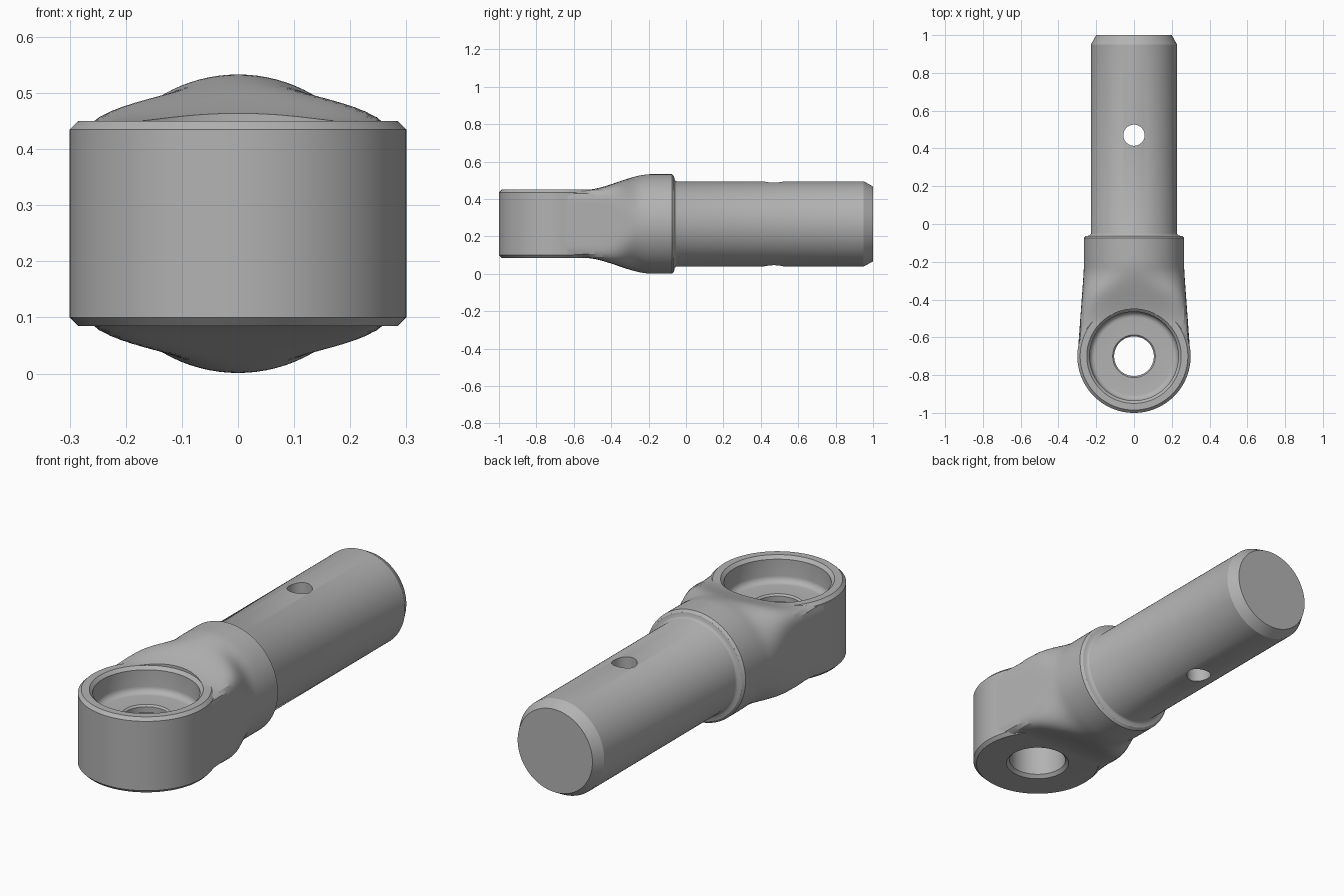
import bpy, bmesh, math
from mathutils import Vector

if "Cube" in bpy.data.objects:
    bpy.data.objects.remove(bpy.data.objects["Cube"], do_unlink=True)

MID = 0.267       # height of the shaft axis
EYE_Y = -0.7      # centre of the eye
SEGS = 96

steel = bpy.data.materials.new("steel_grey")
steel.use_nodes = True
grey = (0.45, 0.45, 0.45, 1)
steel.diffuse_color = grey
steel.node_tree.nodes["Principled BSDF"].inputs["Base Color"].default_value = grey


def skin(name, rings):
    """Join closed rings of points into a capped solid."""
    bm = bmesh.new()
    loops = [[bm.verts.new(p) for p in ring] for ring in rings]
    for a, b in zip(loops, loops[1:]):
        for i in range(SEGS):
            j = (i + 1) % SEGS
            bm.faces.new((a[i], a[j], b[j], b[i]))
    bm.faces.new(loops[0])
    bm.faces.new(loops[-1])
    bmesh.ops.recalc_face_normals(bm, faces=bm.faces)
    mesh = bpy.data.meshes.new(name)
    bm.to_mesh(mesh)
    bm.free()
    mesh.materials.append(steel)
    obj = bpy.data.objects.new(name, mesh)
    bpy.context.collection.objects.link(obj)
    return obj


def turned(name, y, profile):
    """Revolve (radius, z) pairs about a vertical axis."""
    angles = [math.tau * i / SEGS for i in range(SEGS)]
    return skin(name, [[Vector((r * math.cos(a), y + r * math.sin(a), z)) for a in angles]
                       for r, z in profile])


def section(y, w, h, n=2.0):
    """Rounded cross-section: a circle at n = 2, nearly a box at high n."""
    ring = []
    for i in range(SEGS):
        a = math.tau * i / SEGS
        c, s = math.cos(a), math.sin(a)
        r = (abs(c / w) ** n + abs(s / h) ** n) ** (-1 / n)
        ring.append(Vector((r * c, y, MID + r * s)))
    return ring


def combine(target, tool, operation):
    mod = target.modifiers.new(operation.lower(), 'BOOLEAN')
    mod.operation = operation
    mod.solver = 'EXACT'
    mod.object = tool
    tool.hide_render = True
    bpy.context.view_layer.objects.active = target
    bpy.ops.object.modifier_apply(modifier=mod.name)
    bpy.data.objects.remove(tool, do_unlink=True)


# Shaft and collar: round sections from the chamfered end to the shoulder
rings = [section(y, r, r) for y, r in (
    (1.0, 0.2), (0.95, 0.228), (-0.05, 0.228), (-0.056, 0.231), (-0.061, 0.238),
    (-0.064, 0.255), (-0.075, 0.266), (-0.18, 0.266))]

# Neck: eases from the round collar to the flat-topped eye
STEPS = 32
for k in range(1, STEPS + 1):
    y = -0.18 - 0.48 * k / STEPS
    t = min(1, (-0.18 - y) / 0.37)
    ease = t * t * (3 - 2 * t)
    widen = max(0, (-0.25 - y) / 0.41)
    rings.append(section(y, 0.266 + 0.03 * widen, 0.266 - 0.0845 * ease, 2 + 10 * ease ** 2))
body = skin("rod_end_body", rings)

# Eye: chamfered disc joined to the neck
eye = turned("eye", EYE_Y, [(0.285, 0.085), (0.3, 0.1), (0.3, 0.435), (0.285, 0.45)])
combine(body, eye, 'UNION')

# Eye recess: wide filleted cup on top, narrow lip, wider bore underneath
fillet = [(0.205 + 0.03 * math.cos(a), 0.355 - 0.03 * math.sin(a))
          for a in (math.pi / 2 * i / 6 for i in range(7))]
recess = turned("eye_recess", EYE_Y,
                [(0.25, 0.6), (0.25, 0.45), (0.235, 0.435)] + fillet +
                [(0.113, 0.325), (0.105, 0.317), (0.105, 0.29), (0.13, 0.29),
                 (0.13, 0.1), (0.145, 0.085), (0.145, -0.1)])
combine(body, recess, 'DIFFERENCE')

# Cross pin hole through the shaft
pin = turned("pin_hole", 0.47, [(0.056, -0.1), (0.056, 0.7)])
combine(body, pin, 'DIFFERENCE')

bpy.ops.object.select_all(action='DESELECT')
body.select_set(True)
bpy.context.view_layer.objects.active = body
bpy.ops.object.shade_smooth_by_angle(angle=math.radians(28))
